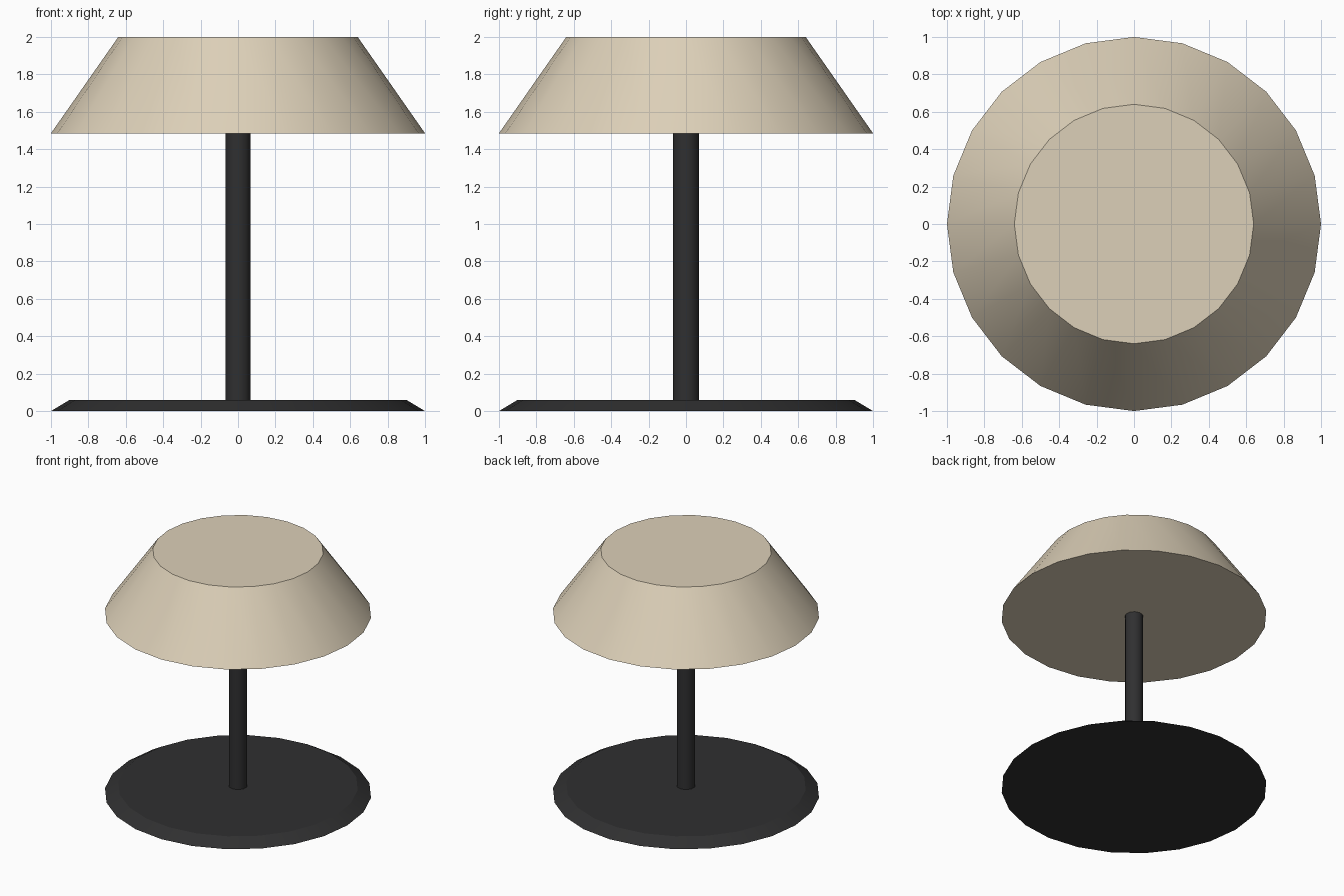
import bpy, math

if "Cube" in bpy.data.objects:
    bpy.data.objects.remove(bpy.data.objects["Cube"])

def material(name, rgb):
    m = bpy.data.materials.new(name)
    m.diffuse_color = (*rgb, 1)
    m.use_nodes = True
    m.node_tree.nodes["Principled BSDF"].inputs["Base Color"].default_value = m.diffuse_color
    return m

cream = material("warm cream", (0.72, 0.63, 0.48))
black = material("soft black", (0.029, 0.029, 0.030))

def frustum(name, sides, r_low, r_high, z_low, z_high, mat):
    bpy.ops.mesh.primitive_cone_add(vertices=sides, radius1=r_low, radius2=r_high,
                                    depth=z_high - z_low,
                                    location=(0, 0, (z_low + z_high) / 2))
    ob = bpy.context.object
    ob.name = name
    ob.data.materials.append(mat)
    bpy.ops.object.shade_smooth_by_angle(angle=math.radians(37))
    # keep the rims crisp: flat end caps with sharp borders
    for p in ob.data.polygons:
        if abs(p.normal.z) > 0.99:
            p.use_smooth = False
    return ob

# bevelled foot plate, stem and closed tapered shade
frustum("base", 24, 1.0, 0.90, 0.0, 0.06, black)
frustum("stem", 10, 0.07, 0.07, 0.055, 1.49, black)
frustum("lamp_shade", 24, 1.0, 0.64, 1.485, 2.0, cream)
